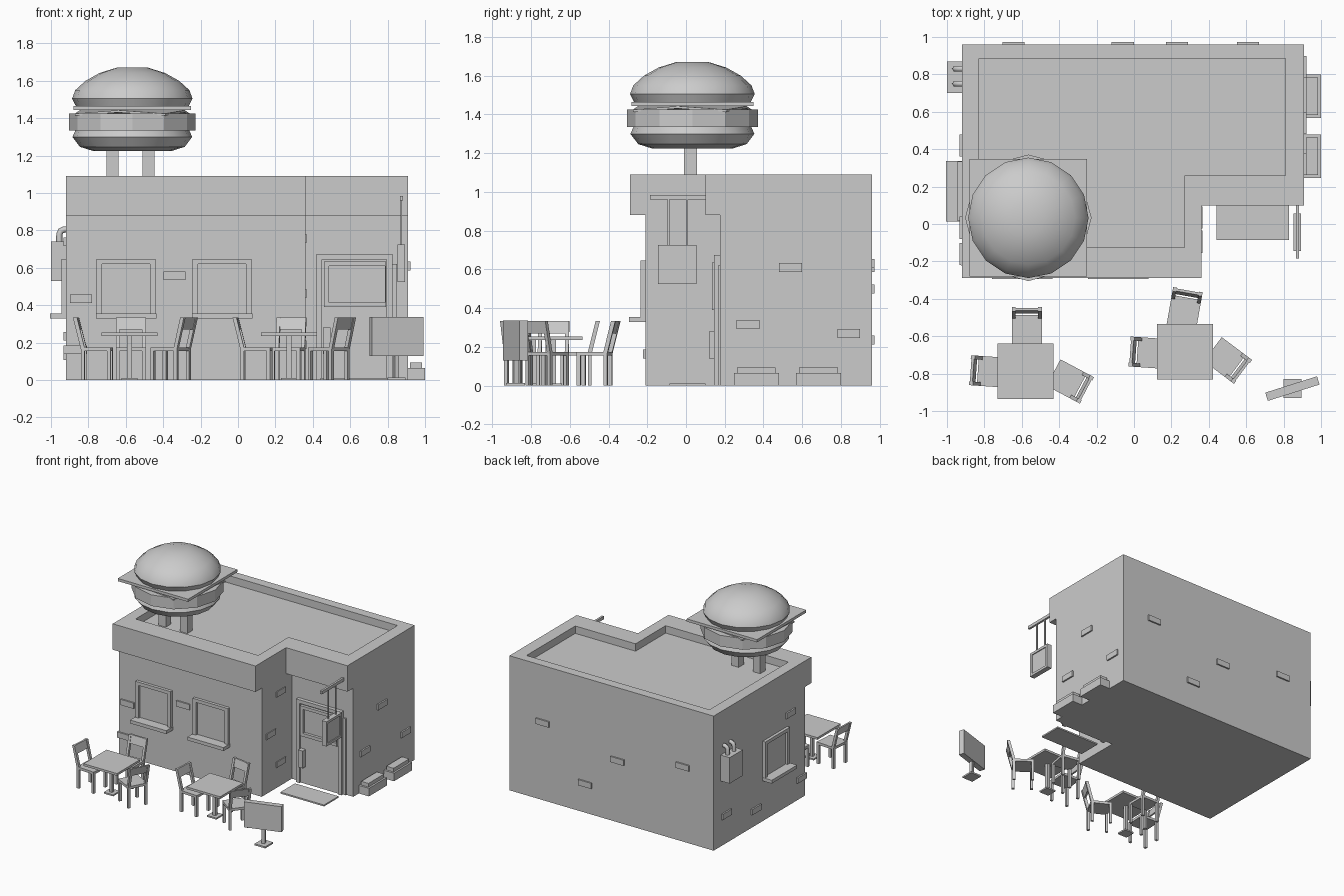
import bpy, bmesh, math
from mathutils import Matrix, Vector

if "Cube" in bpy.data.objects:
    bpy.data.objects.remove(bpy.data.objects["Cube"])


def make(name, bm, mat=None):
    if mat is not None:
        bm.transform(mat)
    bmesh.ops.recalc_face_normals(bm, faces=bm.faces)
    me = bpy.data.meshes.new(name)
    bm.to_mesh(me)
    bm.free()
    ob = bpy.data.objects.new(name, me)
    bpy.context.collection.objects.link(ob)
    return ob


def box(name, x0, x1, y0, y1, z0, z1, mat=None):
    bm = bmesh.new()
    bmesh.ops.create_cube(bm, size=1)
    for v in bm.verts:
        v.co = ((x0 + x1) / 2 + v.co.x * (x1 - x0), (y0 + y1) / 2 + v.co.y * (y1 - y0),
                (z0 + z1) / 2 + v.co.z * (z1 - z0))
    return make(name, bm, mat)


def prism(name, pts, z0, z1):
    bm = bmesh.new()
    f = bm.faces.new([bm.verts.new((x, y, z0)) for x, y in pts])
    r = bmesh.ops.extrude_face_region(bm, geom=[f], use_keep_orig=True)
    bmesh.ops.translate(bm, vec=(0, 0, z1 - z0),
                        verts=[v for v in r['geom'] if isinstance(v, bmesh.types.BMVert)])
    return make(name, bm)


def ring(name, outer, inner, z0, z1):
    bm = bmesh.new()
    loops = [[bm.verts.new((x, y, z)) for x, y in p]
             for p, z in ((outer, z0), (outer, z1), (inner, z1), (inner, z0))]
    n = len(outer)
    for a in range(4):
        A, B = loops[a], loops[(a + 1) % 4]
        for i in range(n):
            j = (i + 1) % n
            bm.faces.new((A[i], A[j], B[j], B[i]))
    return make(name, bm)


def lathe(name, prof, n, cx, cy, smooth=True):
    bm = bmesh.new()
    rows = [[bm.verts.new((cx + r * math.cos(2 * math.pi * i / n),
                           cy + r * math.sin(2 * math.pi * i / n), z)) for i in range(n)]
            for r, z in prof]
    for A, B in zip(rows, rows[1:]):
        for i in range(n):
            bm.faces.new((A[i], A[(i + 1) % n], B[(i + 1) % n], B[i]))
    bm.faces.new(rows[0])
    bm.faces.new(rows[-1])
    ob = make(name, bm)
    if smooth:
        for p in ob.data.polygons:
            p.use_smooth = len(p.vertices) == 4
        bpy.context.view_layer.objects.active = ob
        ob.select_set(True)
        bpy.ops.object.shade_smooth_by_angle(angle=math.radians(35))
        ob.select_set(False)
    return ob


# building shell, overhanging parapet
prism("building_walls", [(-.92, -.21), (.36, -.21), (.36, .175), (.91, .175), (.91, .96), (-.92, .96)], 0, 1.03)
ring("parapet", [(-.92, -.29), (.36, -.29), (.36, .10), (.91, .10), (.91, .96), (-.92, .96)],
     [(-.83, -.125), (.27, -.125), (.27, .26), (.81, .26), (.81, .885), (-.83, .885)], .88, 1.09)


# windows: built facing -y around x = 0
def window(name, mat):
    box(name + "_top_frame", -.158, .158, -.024, 0, .62, .647, mat)
    for s in (-1, 1):
        a, b = sorted((s * .158, s * .128))
        box(name + "_side_frame", a, b, -.024, 0, .355, .62, mat)
    box(name + "_glass", -.128, .128, -.006, 0, .355, .62, mat)
    box(name + "_sill", -.162, .162, -.085, 0, .328, .355, mat)


window("left_front_window", Matrix.Translation((-.598, -.21, 0)))
window("right_front_window", Matrix.Translation((-.085, -.21, 0)))
window("side_window", Matrix.Translation((-.92, .175, 0)) @ Matrix.Rotation(-math.pi / 2, 4, 'Z'))

# loose bricks on every wall
e, h = .012, .023
for x, z in ((-.34, .557), (-.84, .435), (-.867, .163)):
    box("front_brick", x - .059, x + .059, -.21 - e, -.20, z - h, z + h)
for x, z in ((.61, .63), (-.06, .50), (.23, .235), (-.645, .61)):
    box("back_brick", x - .059, x + .059, .95, .96 + e, z - h, z + h)
for y, z in ((.034, .757), (-.095, .463), (.034, .188)):
    box("porch_brick", .35, .36 + e / 2, y - .059, y + .059, z - h, z + h)
for y, z in ((.54, .61), (.32, .315), (.84, .27)):
    box("right_brick", .90, .91 + e, y - .059, y + .059, z - h, z + h)
for y, z in ((.80, .235), (.42, .13), (-.02, .74), (-.16, .163)):
    box("left_brick", -.92 - e, -.91, y - .059, y + .059, z - h, z + h)

# door
box("door_left_jamb", .42, .45, .145, .18, 0, .674)
box("door_right_jamb", .795, .825, .145, .18, 0, .674)
box("door_lintel", .45, .795, .145, .18, .645, .674)
box("door_panel", .45, .795, .158, .18, 0, .645)
ring("door_window_frame", [(.46, .39), (.79, .39), (.79, .635), (.46, .635)],
     [(.487, .416), (.785, .416), (.785, .61), (.487, .61)], 0, .025).matrix_world = \
    Matrix.Translation((0, .16, 0)) @ Matrix.Rotation(math.pi / 2, 4, 'X')
box("door_handle", .455, .495, .12, .16, .14, .28)
box("doormat", .44, .83, -.085, .10, 0, .012)
box("door_side_post", .825, .85, .165, .18, 0, .62)

# hanging sign
box("sign_arm", .865, .882, -.185, .18, .96, .985)
for y in (-.09, .005):
    box("sign_rod", .869, .877, y - .005, y + .005, .72, .965)
box("sign_board", .86, .887, -.145, .055, .525, .725)
for y0, y1, z0, z1 in ((-.145, .055, .525, .545), (-.145, .055, .705, .725),
                       (-.145, -.125, .545, .705), (.035, .055, .545, .705)):
    box("sign_border", .853, .894, y0, y1, z0, z1)

# planters by the right wall
for y in (.363, .684):
    box("planter", .91, 1.0, y - .116, y + .116, 0, .065)
    box("planter_fill", .92, .985, y - .10, y + .10, .06, .095)

# utility box with bent pipes
box("utility_box", -1.0, -.92, .70, .87, .53, .74)
for y in (.75, .83):
    cu = bpy.data.curves.new("pipe", 'CURVE')
    cu.dimensions = '3D'
    cu.bevel_depth = .017
    cu.bevel_resolution = 1
    sp = cu.splines.new('POLY')
    path = [(-.955, .73), (-.955, .78), (-.948, .797), (-.93, .805), (-.91, .805)]
    sp.points.add(len(path) - 1)
    for p, (x, z) in zip(sp.points, path):
        p.co = (x, y, z, 1)
    bpy.context.collection.objects.link(bpy.data.objects.new("utility_pipe", cu))

# rooftop burger
cx, cy = -.565, .033
for x in (-.672, -.479):
    box("burger_post", x - .032, x + .032, -.01, .056, 1.03, 1.25)
lathe("bottom_bun", [(.21, 1.225), (.28, 1.247), (.32, 1.30), (.30, 1.345)], 16, cx, cy)
lathe("patty", [(.338, 1.335), (.338, 1.425)], 12, cx, cy, False)
lathe("top_bun", [(.30, 1.462), (.322, 1.505), (.305, 1.55), (.25, 1.60), (.175, 1.642), (.085, 1.67)], 16, cx, cy)
box("upper_slice", -.315, .315, -.315, .315, 1.443, 1.465, Matrix.Translation((cx, cy, 0)))
# lower slice: turned square with drooping corners
bm = bmesh.new()
rim = [bm.verts.new((r * math.cos(a), r * math.sin(a), z)) for r, a, z in
       [((.355, .29)[k % 2], math.radians(30 + 45 * k), (1.425, 1.443)[k % 2]) for k in range(8)]]
mid = bm.verts.new((0, 0, 1.445))
for k in range(8):
    bm.faces.new((rim[k], rim[(k + 1) % 8], mid))
sl = make("lower_slice", bm, Matrix.Translation((cx, cy, 0)))
sl.modifiers.new("thick", 'SOLIDIFY').thickness = .012


# tables and chairs
def table(x, y):
    box("table_top", x - .15, x + .15, y - .148, y + .148, .236, .254)
    box("table_post", x - .013, x + .013, y - .013, y + .013, .01, .24)
    box("table_base", x - .042, x + .042, y - .042, y + .042, 0, .012)


def chair(x, y, deg):
    m = Matrix.Translation((x, y, 0)) @ Matrix.Rotation(math.radians(deg), 4, 'Z')
    box("seat", -.08, .08, -.08, .08, .155, .175, m)
    lean = Matrix.Identity(4)
    lean[1][2] = .25
    back = m @ Matrix.Translation((0, .08, .165)) @ lean
    for s in (-1, 1):
        a, b = sorted((s * .08, s * .06))
        box("front_leg", a, b, -.08, -.06, 0, .155, m)
        box("back_leg", a, b, .06, .08, 0, .155, m)
        box("back_post", a, b, -.022, 0, 0, .17, back)
    box("back_slat", -.06, .06, -.018, -.004, .105, .17, back)


table(-.58, -.787)
table(.272, -.683)
for c in ((-.573, -.567, 0), (-.755, -.79, 86), (-.36, -.832, -118),
          (.267, -.472, -10), (.098, -.69, 86), (.485, -.717, -127)):
    chair(*c)

# standing board
m = Matrix.Translation((.847, -.88, 0)) @ Matrix.Rotation(math.radians(17.5), 4, 'Z')
box("standing_board", -.145, .145, -.023, .023, .13, .336, m)
box("board_post", -.012, .012, -.012, .012, .01, .135, m)
box("board_base", .80, .895, -.93, -.83, 0, .013)
